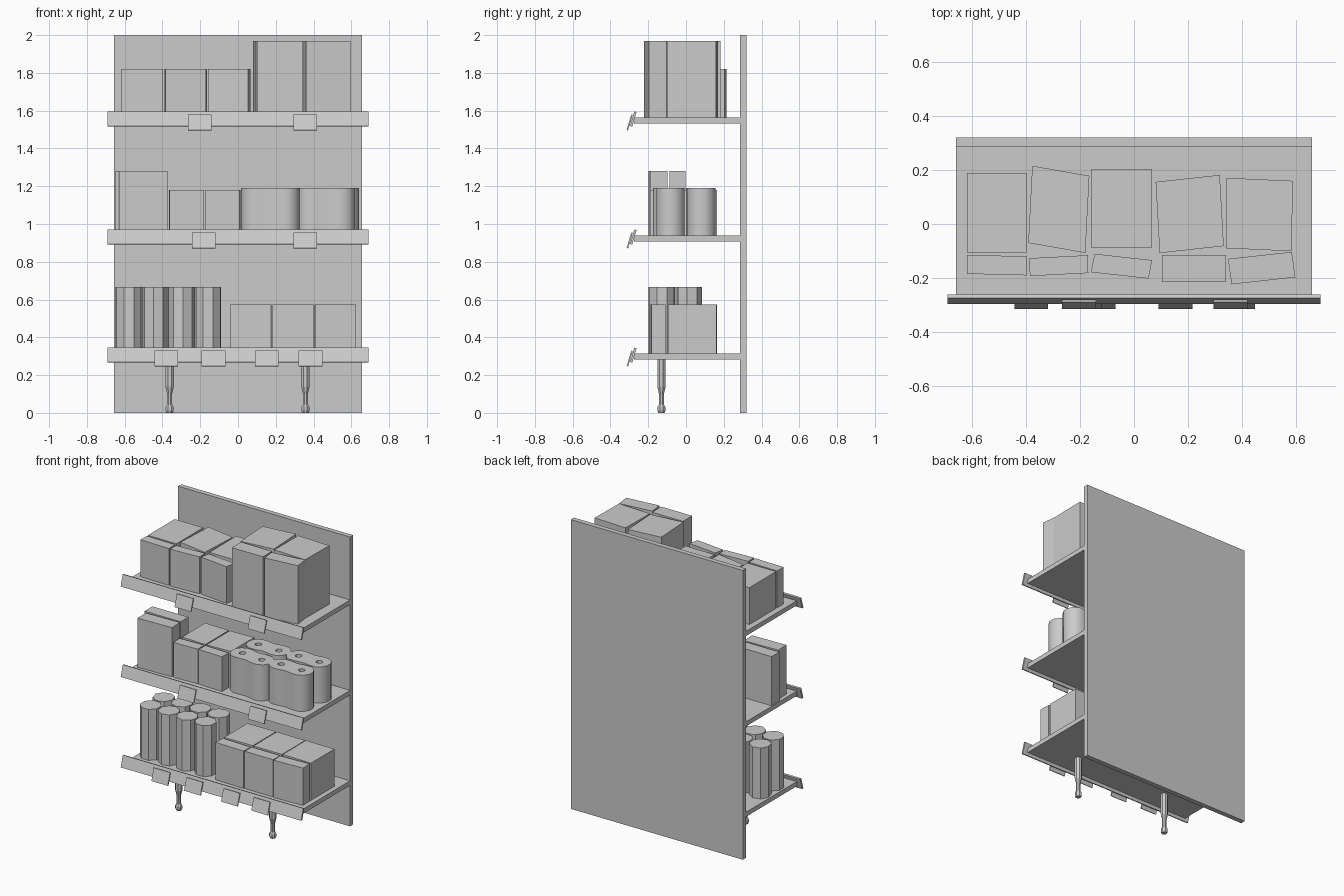
import bpy, bmesh, math
from mathutils import Matrix, Vector

cube = bpy.data.objects.get("Cube")
if cube:
    bpy.data.objects.remove(cube, do_unlink=True)

grey = bpy.data.materials.new("plain grey")
grey.use_nodes = True
tone = (0.6, 0.6, 0.6, 1)
grey.diffuse_color = tone
grey.node_tree.nodes["Principled BSDF"].inputs["Base Color"].default_value = tone


def add_mesh(name, mesh):
    obj = bpy.data.objects.new(name, mesh)
    if not mesh.materials:
        mesh.materials.append(grey)
    bpy.context.scene.collection.objects.link(obj)
    return obj


def box(name, center, size, tilt=0):
    bm = bmesh.new()
    bmesh.ops.create_cube(bm, size=1)
    m = (Matrix.Translation(center) @ Matrix.Rotation(tilt, 4, "X")
         @ Matrix.Diagonal((*size, 1)))
    bm.transform(m)
    mesh = bpy.data.meshes.new(name)
    bm.to_mesh(mesh)
    bm.free()
    return add_mesh(name, mesh)


def prism(name, outline, base, height):
    bm = bmesh.new()
    face = bm.faces.new([bm.verts.new((x, y, base)) for x, y in outline])
    top = bmesh.ops.extrude_face_region(bm, geom=[face])
    bmesh.ops.translate(bm, vec=(0, 0, height),
                        verts=[v for v in top["geom"] if isinstance(v, bmesh.types.BMVert)])
    bmesh.ops.recalc_face_normals(bm, faces=bm.faces)
    mesh = bpy.data.meshes.new(name)
    bm.to_mesh(mesh)
    bm.free()
    return add_mesh(name, mesh)


def carton(name, base, height, x, y, w, d, slope=0, lean=0):
    """Box that sits slightly askew on its shelf."""
    u = Vector((1, slope)) * w / 2
    v = Vector((-lean, 1)) * d / 2
    c = Vector((x, y))
    prism(name, [c - u - v, c + u - v, c + u + v, c - u + v], base, height)


def ring(x, y, radius, sides, turn=0):
    return [(x + radius * math.cos(turn + math.tau * i / sides),
             y + radius * math.sin(turn + math.tau * i / sides)) for i in range(sides)]


# Back panel
box("back_panel", (0, 0.302, 1), (1.315, 0.034, 2))

# Shelves with tilted front rails and price tags
bottom, middle, top = 0.315, 0.94, 1.565
tilt = -math.radians(17)
tags = {
    "bottom": (bottom, (-0.38, -0.13, 0.153, 0.384)),
    "middle": (middle, (-0.182, 0.357)),
    "top": (top, (-0.203, 0.357)),
}
for level, (z, places) in tags.items():
    box(level + "_shelf", (0, 0.005, z - 0.016), (1.315, 0.56, 0.032))
    box(level + "_rail", (0, -0.279, z - 0.009), (1.38, 0.012, 0.08), tilt)
    for i, x in enumerate(places):
        box(f"{level}_tag_{i + 1}", (x, -0.298, z - 0.027), (0.125, 0.008, 0.086), tilt)

# Front legs: turned profile of radius and height
profile = [(0.024, 0.29), (0.024, 0.14), (0.014, 0.1), (0.014, 0.045),
           (0.023, 0.03), (0.023, 0.012), (0.018, 0)]
for side, x in (("right", -0.362), ("left", 0.357)):
    bm = bmesh.new()
    loops = [[bm.verts.new((px, py, z)) for px, py in ring(x, -0.13, r, 8, math.pi / 8)]
             for r, z in profile]
    for a, b in zip(loops, loops[1:]):
        for i in range(8):
            j = (i + 1) % 8
            bm.faces.new((a[i], a[j], b[j], b[i]))
    bm.faces.new(loops[0])
    bm.faces.new(loops[-1])
    bmesh.ops.recalc_face_normals(bm, faces=bm.faces)
    leg = bpy.data.meshes.new("leg")
    bm.to_mesh(leg)
    bm.free()
    add_mesh(side + "_leg", leg)

# Top shelf cartons: x, y, width, depth, slope, lean
low, tall = 0.255, 0.405
for height, spec in (
    (low, (-0.507, 0.042, 0.219, 0.293)),
    (low, (-0.278, 0.054, 0.211, 0.285, -0.175, -0.052)),
    (low, (-0.046, 0.057, 0.222, 0.293)),
    (tall, (0.206, 0.037, 0.237, 0.263, 0.109, 0.056)),
    (tall, (0.463, 0.035, 0.244, 0.26, -0.045, -0.014)),
    (low, (-0.507, -0.152, 0.221, 0.07, -0.025)),
    (low, (-0.278, -0.154, 0.216, 0.066, 0.052, 0.03)),
    (low, (-0.046, -0.156, 0.213, 0.068, -0.11, -0.19)),
    (tall, (0.222, -0.165, 0.237, 0.1)),
    (tall, (0.472, -0.163, 0.236, 0.094, 0.11, 0.14)),
):
    carton("top_carton", top, height, *spec)

# Middle shelf cartons
carton("tall_carton", middle, 0.34, -0.502, -0.148, 0.257, 0.092, 0.03, 0.03)
carton("tall_carton", middle, 0.34, -0.515, -0.045, 0.275, 0.085)
for x, slope in ((-0.272, 0.03), (-0.081, -0.04)):
    carton("middle_carton", middle, 0.24, x, -0.15, 0.183, 0.072, slope, slope)
    carton("middle_carton", middle, 0.24, x, 0.032, 0.183, 0.255, -slope)

# Bottom shelf cartons
for x, slope in ((0.068, -0.03), (0.292, 0), (0.515, 0.04)):
    carton("bottom_carton", bottom, 0.258, x, -0.15, 0.218, 0.076, slope, slope)
    carton("bottom_carton", bottom, 0.258, x, 0.035, 0.218, 0.255, -slope / 2)


# Middle shelf twin roll packs: waisted outline with two open cores
def roll_pack(x, y, turn):
    gap, radius, height = 0.079, 0.078, 0.25
    half = [(gap + radius * math.cos(math.radians(a)), radius * math.sin(math.radians(a)))
            for a in range(-105, 106, 30)]
    outline = half + [(0, 0.066)] + [(-px, -py) for px, py in half] + [(0, -0.066)]
    curve = bpy.data.curves.new("roll_pack", "CURVE")
    curve.dimensions = "2D"
    curve.fill_mode = "BOTH"
    curve.extrude = height / 2
    for pts in (outline, ring(gap, 0, 0.022, 8), ring(-gap, 0, 0.022, 8)):
        spline = curve.splines.new("POLY")
        spline.points.add(len(pts) - 1)
        for p, (px, py) in zip(spline.points, pts):
            p.co = (px, py, 0, 1)
        spline.use_cyclic_u = True
    source = bpy.data.objects.new("roll_source", curve)
    mesh = bpy.data.meshes.new_from_object(source)
    bpy.data.objects.remove(source)
    mesh.transform(Matrix.Translation((x, y, middle + height / 2))
                   @ Matrix.Rotation(turn, 4, "Z"))
    add_mesh("roll_pack", mesh)


for x, y, turn in ((0.172, -0.092, -0.08), (0.466, -0.082, 0),
                   (0.181, 0.076, 0), (0.485, 0.082, 0)):
    roll_pack(x, y, turn)

# Bottom shelf eight-sided canisters
for row, y in enumerate((-0.128, 0.015)):
    for i in range(4):
        x = -0.578 + 0.14 * i
        turn = math.pi / 8 + 0.25 * ((i + row) % 3)
        prism("canister", ring(x, y, 0.07, 8, turn), bottom, 0.352)
